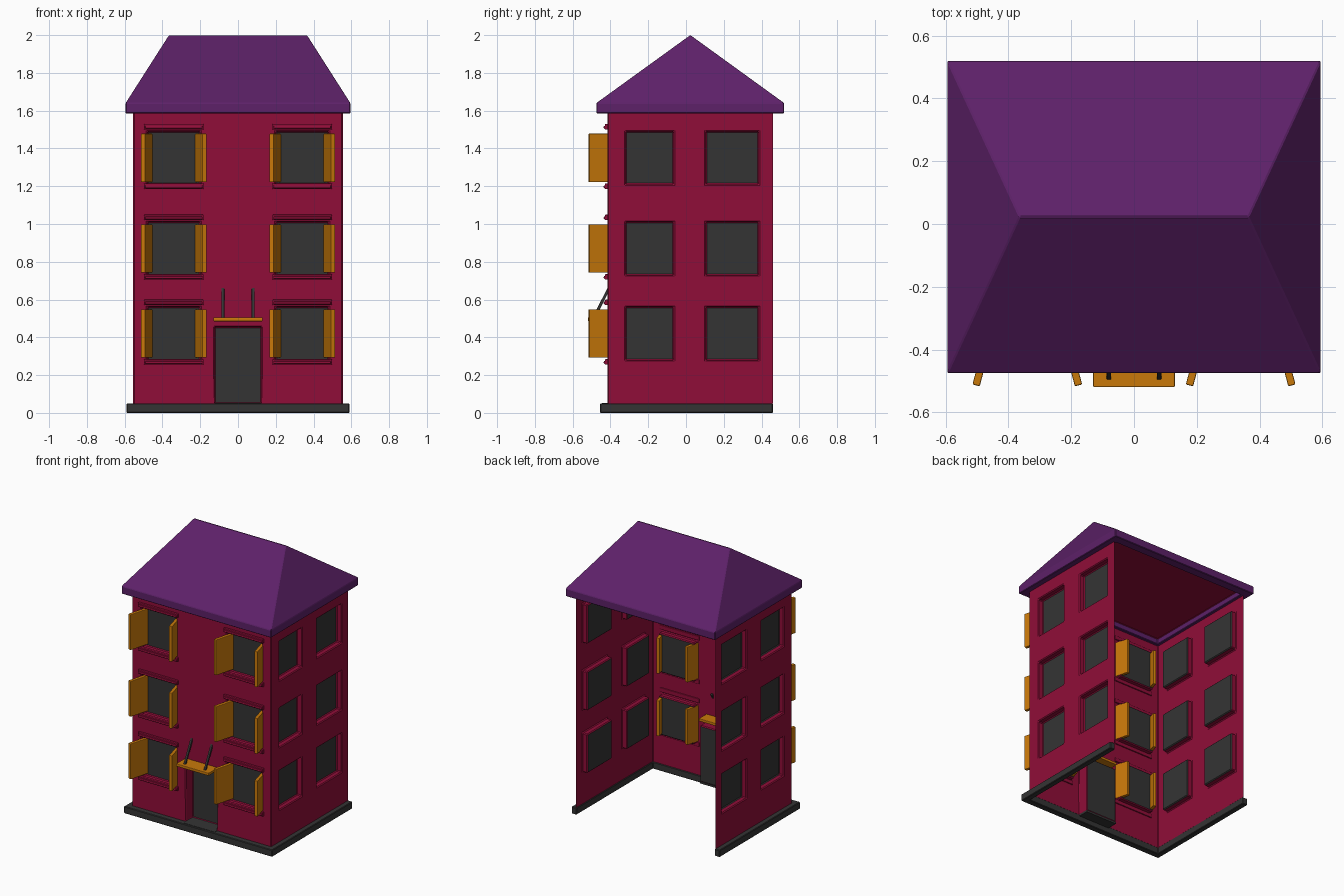
import bpy, bmesh, math
from mathutils import Vector, Matrix

if "Cube" in bpy.data.objects:
    bpy.data.objects.remove(bpy.data.objects["Cube"])


def material(name, rgb):
    m = bpy.data.materials.new(name)
    m.diffuse_color = (*rgb, 1)
    m.use_nodes = True
    m.node_tree.nodes["Principled BSDF"].inputs["Base Color"].default_value = m.diffuse_color
    return m


RED = material("red_wall", (0.28, 0.004, 0.04))
PURPLE = material("purple_roof", (0.11, 0.015, 0.14))
ORANGE = material("orange_wood", (0.58, 0.19, 0.003))
DARK = material("dark_grey", (0.034, 0.034, 0.034))


def finish(name, bm, mats, bevel=0.0, segments=2):
    me = bpy.data.meshes.new(name)
    bm.to_mesh(me)
    bm.free()
    for m in mats:
        me.materials.append(m)
    ob = bpy.data.objects.new(name, me)
    bpy.context.collection.objects.link(ob)
    if bevel:
        b = ob.modifiers.new("soft_edges", "BEVEL")
        b.width, b.segments = bevel, segments
        b.limit_method, b.angle_limit = "ANGLE", math.radians(30)
    return ob


def box(name, centre, size, mat, rot=None, bevel=0.004):
    bm = bmesh.new()
    bmesh.ops.create_cube(bm, size=1)
    bm.transform(Matrix.LocRotScale(Vector(centre), rot, Vector(size)))
    return finish(name, bm, [mat], bevel)


# Walls: thin open-backed shell with recessed windows and door
W, YF, YB = 0.555, -0.415, 0.46
ZS = [0.05, 0.28, 0.455, 0.56, 0.73, 1.01, 1.21, 1.49, 1.59]
ROWS = [(0.28, 0.56), (0.73, 1.01), (1.21, 1.49)]


def add_wall(bm, us, openings, place):
    """openings: (u0, u1, z0, z1, depth); place maps (u, z, depth) to space"""
    def depth(i, j):
        if not (0 <= i < len(us) - 1 and 0 <= j < len(ZS) - 1):
            return 0
        u, z = (us[i] + us[i + 1]) / 2, (ZS[j] + ZS[j + 1]) / 2
        return next((o[4] for o in openings
                     if o[0] < u < o[1] and o[2] < z < o[3]), 0)

    def quad(pts, mat):
        f = bm.faces.new([bm.verts.new(place(*p)) for p in pts])
        f.material_index = mat

    for i in range(len(us) - 1):
        for j in range(len(ZS) - 1):
            a, b, c, e = us[i], us[i + 1], ZS[j], ZS[j + 1]
            d = depth(i, j)
            quad([(a, c, d), (b, c, d), (b, e, d), (a, e, d)], 1 if d else 0)
            if not d:
                continue
            for di, dj, p, q in ((-1, 0, (a, c), (a, e)), (1, 0, (b, e), (b, c)),
                                 (0, -1, (b, c), (a, c)), (0, 1, (a, e), (b, e))):
                if depth(i + di, j + dj) != d:
                    quad([(*p, 0), (*q, 0), (*q, d), (*p, d)], 0)


bm = bmesh.new()
front = [(x - 0.14, x + 0.14, a, b, 0.04) for x in (-0.34, 0.34) for a, b in ROWS]
front.append((-0.125, 0.125, 0.05, 0.455, 0.08))
add_wall(bm, [-W, -0.48, -0.2, -0.125, 0.125, 0.2, 0.48, W], front,
         lambda u, z, d: (u, YF + d, z))
side = [(u, v, a, b, 0.04) for u, v in ((-0.32, -0.065), (0.105, 0.385)) for a, b in ROWS]
for s in (-1, 1):
    add_wall(bm, [YF, -0.32, -0.065, 0.105, 0.385, YB], side,
             lambda u, z, d: (s * (W - d), u, z))
bmesh.ops.remove_doubles(bm, verts=bm.verts, dist=1e-5)
bmesh.ops.recalc_face_normals(bm, faces=bm.faces)
ref = min(bm.faces, key=lambda f: f.calc_center_median().y)
if ref.normal.y > 0:
    bmesh.ops.reverse_faces(bm, faces=bm.faces)
finish("walls", bm, [RED, DARK], 0.006, 1)

# Base: plinth strip around front and sides, open at the back
bm = bmesh.new()
outline = [(-0.59, YB), (-0.59, -0.455), (0.59, -0.455), (0.59, YB),
           (W - 0.005, YB), (W - 0.005, YF + 0.005), (-W + 0.005, YF + 0.005), (-W + 0.005, YB)]
face = bm.faces.new([bm.verts.new((x, y, 0)) for x, y in outline])
ext = bmesh.ops.extrude_face_region(bm, geom=[face])["geom"]
bmesh.ops.translate(bm, vec=(0, 0, 0.05),
                    verts=[v for v in ext if isinstance(v, bmesh.types.BMVert)])
bmesh.ops.recalc_face_normals(bm, faces=bm.faces)
finish("base", bm, [DARK], 0.004, 1)
box("door_sill", (0, -0.39, 0.045), (0.25, 0.11, 0.014), DARK, bevel=0)

# Roof: hipped, with fascia, eaves and a recessed ceiling
bm = bmesh.new()


def ring(x, y0, y1, z):
    return [bm.verts.new(p) for p in ((-x, y0, z), (x, y0, z), (x, y1, z), (-x, y1, z))]


inner_top = ring(0.535, -0.395, 0.455, 1.625)
inner = ring(0.535, -0.395, 0.455, 1.585)
outer = ring(0.595, -0.475, 0.52, 1.585)
fascia = ring(0.595, -0.475, 0.52, 1.64)
for lo, hi in ((inner_top, inner), (inner, outer), (outer, fascia)):
    for i in range(4):
        k = (i + 1) % 4
        bm.faces.new((lo[i], lo[k], hi[k], hi[i]))
left, right = (bm.verts.new((x, 0.023, 2.0)) for x in (-0.365, 0.365))
a, b, c, d = fascia
for f in ((a, b, right, left), (b, c, right), (c, d, left, right), (d, a, left)):
    bm.faces.new(f)
bm.faces.new(inner_top).material_index = 1
bmesh.ops.recalc_face_normals(bm, faces=bm.faces)
finish("roof", bm, [PURPLE, RED], 0.004, 1)

# Shutters and window mouldings
for x in (-0.34, 0.34):
    for n, (z0, z1) in enumerate(ROWS):
        zc = (z0 + z1) / 2
        for s in (-1, 1):
            turn = Matrix.Rotation(math.radians(15 * s), 3, "Z").to_quaternion()
            box("shutter", (x + s * 0.138, -0.42, zc), (0.024, 0.195, 0.256), ORANGE, turn)
        for z in (z0 - 0.013, z1 + 0.022):
            box("window_moulding", (x, -0.418, z + 0.003), (0.315, 0.022, 0.03), RED)
            box("window_moulding_lip", (x, -0.424, z), (0.305, 0.024, 0.016), RED, bevel=0.006)

# Door canopy and its two stay rods
box("canopy", (0, -0.425, 0.495), (0.26, 0.19, 0.02), ORANGE)
for x in (-0.08, 0.08):
    p, q = Vector((x, -0.405, 0.665)), Vector((x, -0.49, 0.5))
    box("canopy_rod", (p + q) / 2, (0.015, 0.015, (p - q).length), DARK,
        (p - q).to_track_quat("Z", "Y"), 0.003)
